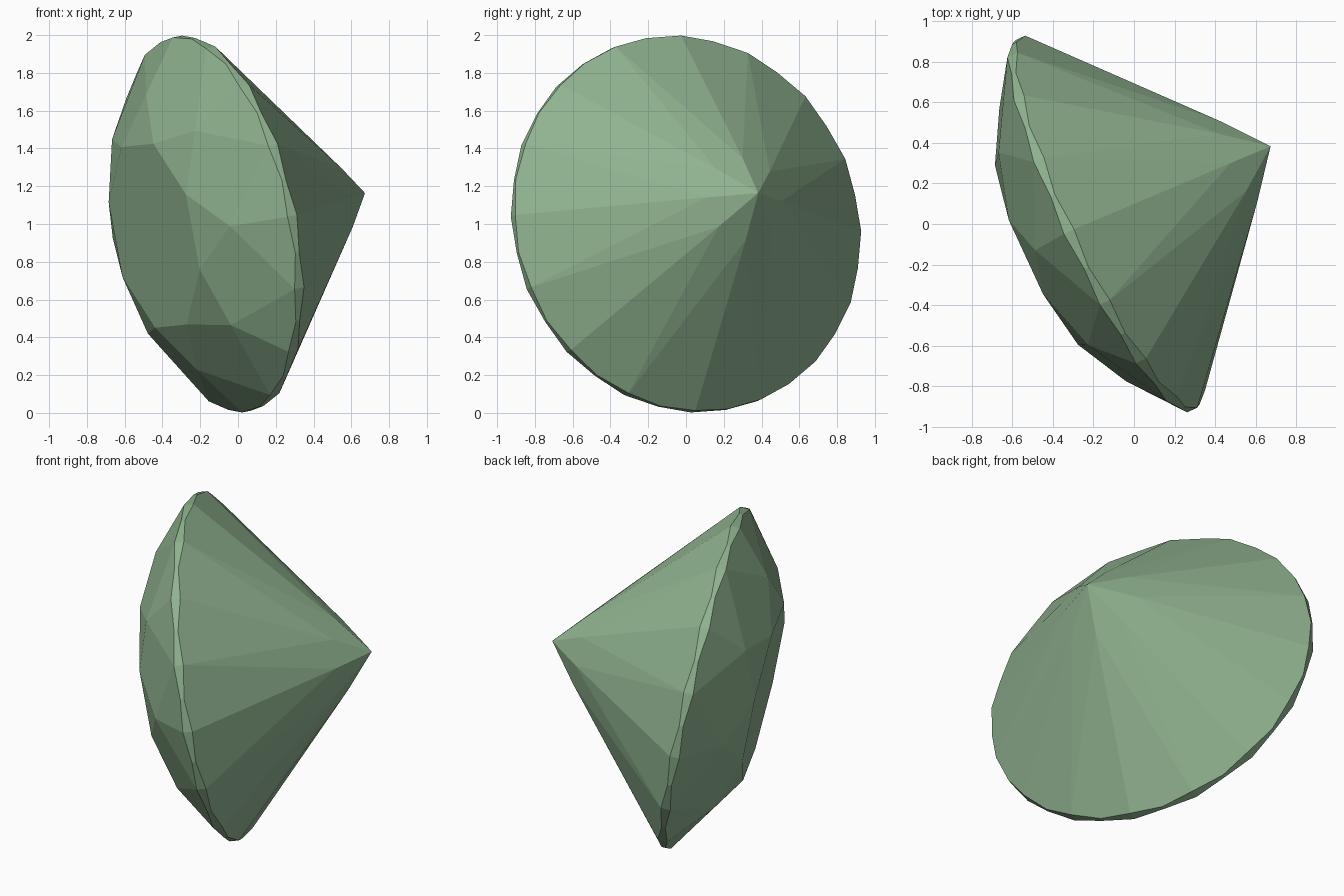
import bpy, bmesh
from math import cos, sin, radians
from mathutils import Vector

if "Cube" in bpy.data.objects:
    bpy.data.objects.remove(bpy.data.objects["Cube"])

# Brilliant-cut gem: axis points toward the culet (tip)
axis = Vector((0.889, 0.42, 0.18)).normalized()
centre = Vector((-0.137, 0.0, 1.0))
e1 = (Vector((0, 0, 1)) - axis * axis.z).normalized()
e2 = axis.cross(e1)

R, TIP = 1.01, 0.91              # girdle radius, pavilion depth
TABLE_R, TABLE_H = 0.527, 0.345  # flat table
STAR_R, LOW_R = 0.74, 0.22       # crown star points, lower pavilion points
BAND = 0.028                     # half thickness of girdle
C = cos(radians(22.5))
CM = cos(radians(11.25))

# Heights that keep the kite facets flat
star_h = TABLE_H - (TABLE_H - BAND) * (STAR_R * C - TABLE_R) / (R - TABLE_R)
low_h = -TIP + (TIP - BAND) * LOW_R * C / R

# Scallop of the girdle at the middle of each half facet
crown_mid = BAND - (star_h - BAND) / ((R - STAR_R) * CM) * R * (1 - CM)
pav_mid = BAND - (-low_h - BAND) / ((R - LOW_R) * CM) * R * (1 - CM)

bm = bmesh.new()


def vert(r, j, h):
    """Vertex at radius r, girdle step j (of 32), height h above the girdle."""
    a = radians(-2.5 + j * 11.25)
    return bm.verts.new(centre + (e1 * cos(a) + e2 * sin(a)) * r - axis * h)


table = [vert(TABLE_R, 4 * k + 2, TABLE_H) for k in range(8)]
star = [vert(STAR_R, 4 * k, star_h) for k in range(8)]
upper = [vert(R, j, crown_mid if j % 2 else BAND) for j in range(32)]
lower = [vert(R, j, -pav_mid if j % 2 else -BAND) for j in range(32)]
low = [vert(LOW_R, 4 * k, low_h) for k in range(8)]
tip = vert(0, 0, -TIP)

face = bm.faces.new
face(table)
for k in range(8):
    n, j = (k + 1) % 8, 4 * k
    # Crown: star and kite facets
    face((table[k - 1], table[k], star[k]))
    face((table[k], star[k], upper[j + 2], star[n]))
    # Pavilion main kite
    face((tip, low[k], lower[j + 2], low[n]))
    # Half facets on both sides of the girdle
    for ring, pts in ((upper, star), (lower, low)):
        face((pts[k], ring[j], ring[j + 1], ring[j + 2]))
        face((pts[k], ring[j - 2], ring[j - 1], ring[j]))
# Girdle band
for j in range(32):
    face((upper[j - 1], upper[j], lower[j], lower[j - 1]))

bmesh.ops.recalc_face_normals(bm, faces=bm.faces)
mesh = bpy.data.meshes.new("cut_gem")
bm.to_mesh(mesh)
bm.free()
gem = bpy.data.objects.new("cut_gem", mesh)
bpy.context.collection.objects.link(gem)

mat = bpy.data.materials.new("green_gem")
mat.diffuse_color = (0.28, 0.45, 0.28, 1)
mat.use_nodes = True
mat.node_tree.nodes["Principled BSDF"].inputs["Base Color"].default_value = mat.diffuse_color
mesh.materials.append(mat)
